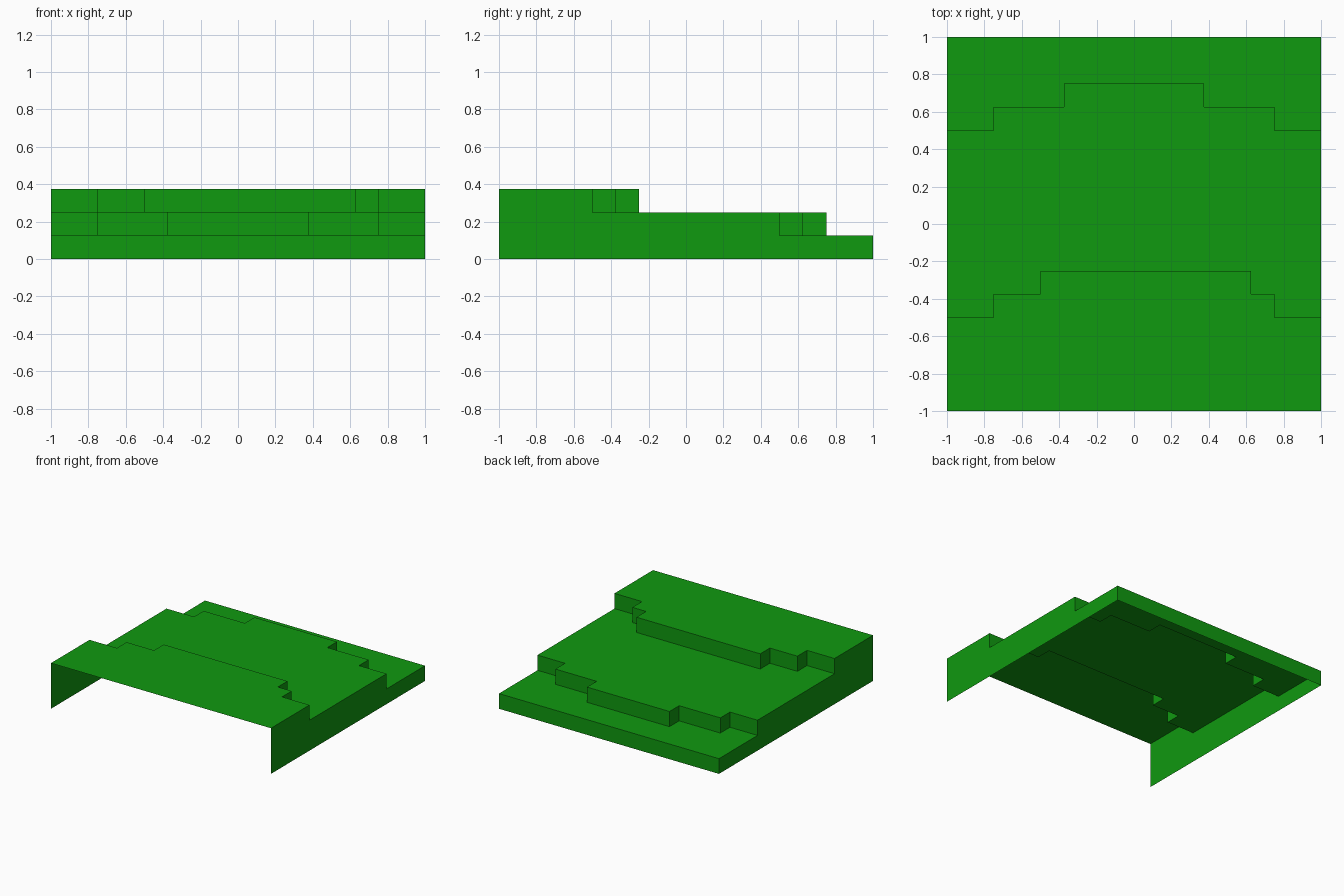
import bpy, bmesh

if "Cube" in bpy.data.objects:
    bpy.data.objects.remove(bpy.data.objects["Cube"])

grass = bpy.data.materials.new("grass green")
grass.diffuse_color = (0.005, 0.319, 0.005, 1)
grass.use_nodes = True
grass.node_tree.nodes["Principled BSDF"].inputs["Base Color"].default_value = grass.diffuse_color
STEP = 0.125

# Stepped ledge lines, left to right, seen from above
upper = [(-1, -.5), (-.75, -.5), (-.75, -.375), (-.5, -.375), (-.5, -.25),
         (.625, -.25), (.625, -.375), (.75, -.375), (.75, -.5), (1, -.5)]
half = [(-1, .5), (-.75, .5), (-.75, .625), (-.375, .625), (-.375, .75)]
lower = half + [(-x, y) for x, y in reversed(half)]
front = [(-1, -1), (1, -1)]
back = [(-1, 1), (1, 1)]


def make(name, faces):
    bm = bmesh.new()
    for f in faces:
        bm.faces.new([bm.verts.new(p) for p in f])
    bmesh.ops.remove_doubles(bm, verts=bm.verts, dist=1e-5)
    me = bpy.data.meshes.new(name)
    bm.to_mesh(me)
    bm.free()
    me.materials.append(grass)
    bpy.context.collection.objects.link(bpy.data.objects.new(name, me))


def terrace(name, near, far, z):
    """Flat top between two lines plus the risers dropping from its far line."""
    top = [(x, y, z) for x, y in near + far[::-1]]
    risers = [[(*b, z - STEP), (*a, z - STEP), (*a, z), (*b, z)]
              for a, b in zip(far, far[1:])]
    make(name, [top] + risers)


# Three terraces; the lowest one's riser is the back wall
terrace("upper_terrace", front, upper, 3 * STEP)
terrace("middle_terrace", upper, lower, 2 * STEP)
terrace("lower_terrace", lower, back, STEP)

# Stepped side walls; front and underside stay open
profile = [(-1, 0), (1, 0), (1, STEP), (.5, STEP), (.5, 2 * STEP),
           (-.5, 2 * STEP), (-.5, 3 * STEP), (-1, 3 * STEP)]
make("right_wall", [[(1, y, z) for y, z in profile]])
make("left_wall", [[(-1, y, z) for y, z in reversed(profile)]])
